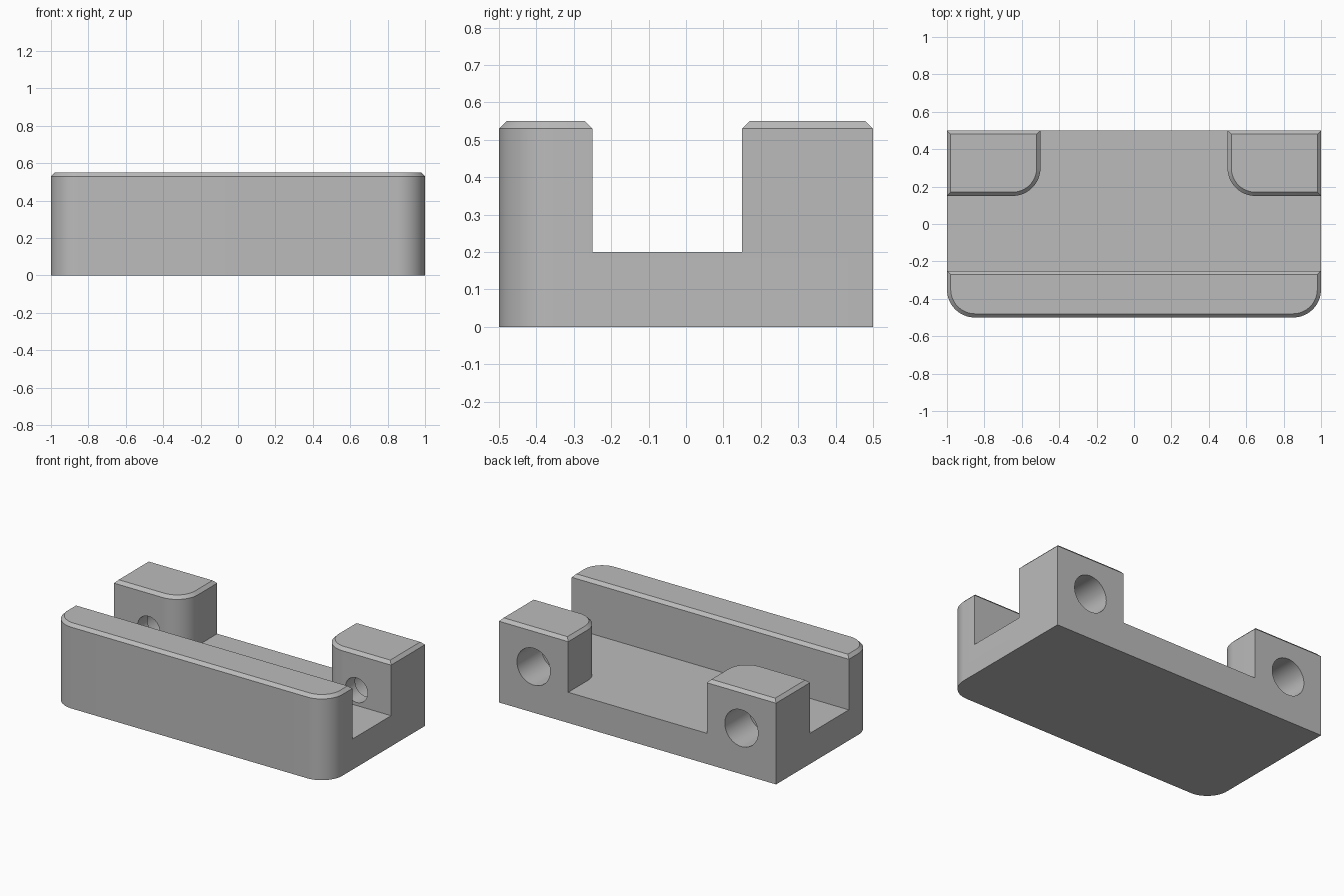
import bpy
import math
from mathutils import Vector

cube = bpy.data.objects.get("Cube")
if cube:
    bpy.data.objects.remove(cube, do_unlink=True)

FLOOR, TOP, CHAMFER, ROUND = 0.2, 0.55, 0.02, 0.15

grey = bpy.data.materials.new("plain_grey")
grey.use_nodes = True
colour = (0.5, 0.5, 0.5, 1)
grey.diffuse_color = colour
grey.node_tree.nodes["Principled BSDF"].inputs["Base Color"].default_value = colour


def outline(x0, x1, y0, y1, rounded, inset=0.0):
    """Counter-clockwise rectangle; corners whose index is in rounded become arcs."""
    x0, x1, y0, y1 = x0 + inset, x1 - inset, y0 + inset, y1 - inset
    corners = [(x0, y0, 1, 1), (x1, y0, -1, 1), (x1, y1, -1, -1), (x0, y1, 1, -1)]
    radius, steps, points = ROUND - inset, 16, []
    for i, (x, y, sx, sy) in enumerate(corners):
        if i not in rounded:
            points.append((x, y))
            continue
        for k in range(steps + 1):
            a = math.pi + (i + k / steps) * math.pi / 2
            points.append((x + radius * (sx + math.cos(a)),
                           y + radius * (sy + math.sin(a))))
    return points


def stack(name, layers):
    """Solid through matching outlines, given as (z, points) from the bottom up."""
    n = len(layers[0][1])
    verts = [(x, y, z) for z, pts in layers for x, y in pts]
    faces = [tuple(reversed(range(n))), tuple(range(len(verts) - n, len(verts)))]
    for base in range(0, len(verts) - n, n):
        for i in range(n):
            j = (i + 1) % n
            faces.append((base + i, base + j, base + n + j, base + n + i))
    mesh = bpy.data.meshes.new(name)
    mesh.from_pydata(verts, [], faces)
    mesh.materials.append(grey)
    obj = bpy.data.objects.new(name, mesh)
    bpy.context.collection.objects.link(obj)
    return obj


def chamfered(name, rect, rounded):
    side, lid = outline(*rect, rounded), outline(*rect, rounded, CHAMFER)
    return stack(name, [(FLOOR, side), (TOP - CHAMFER, side), (TOP, lid)])


def bore(name, x, radius, y0, y1):
    bpy.ops.mesh.primitive_cylinder_add(
        vertices=64, radius=radius, depth=y1 - y0,
        location=Vector((x, (y0 + y1) / 2, 0.3)), rotation=(math.pi / 2, 0, 0))
    obj = bpy.context.object
    obj.name = name
    obj.data.materials.append(grey)
    return obj


def combine(target, other, operation):
    mod = target.modifiers.new(other.name, "BOOLEAN")
    mod.operation, mod.solver, mod.object = operation, "EXACT", other
    bpy.context.view_layer.objects.active = target
    bpy.ops.object.modifier_apply(modifier=mod.name)
    bpy.data.objects.remove(other, do_unlink=True)


# Base slab with rounded front corners
body = stack("bracket_body", [(z, outline(-1, 1, -0.5, 0.5, {0, 1})) for z in (0, FLOOR)])

# Front rail and the two rear posts, joined to the slab
combine(body, chamfered("front_rail", (-1, 1, -0.5, -0.25), {0, 1}), "UNION")
combine(body, chamfered("right_post", (-1, -0.5, 0.15, 0.5), {1}), "UNION")
combine(body, chamfered("left_post", (0.5, 1, 0.15, 0.5), {0}), "UNION")

# Stepped screw holes: narrow at the front, wide at the back
for x in (-0.75, 0.75):
    combine(body, bore("screw_hole", x, 0.08, 0.1, 0.4), "DIFFERENCE")
    combine(body, bore("screw_head_recess", x, 0.12, 0.25, 0.6), "DIFFERENCE")

bpy.ops.object.select_all(action="DESELECT")
body.select_set(True)
bpy.context.view_layer.objects.active = body
bpy.ops.object.shade_smooth_by_angle(angle=math.radians(30))
